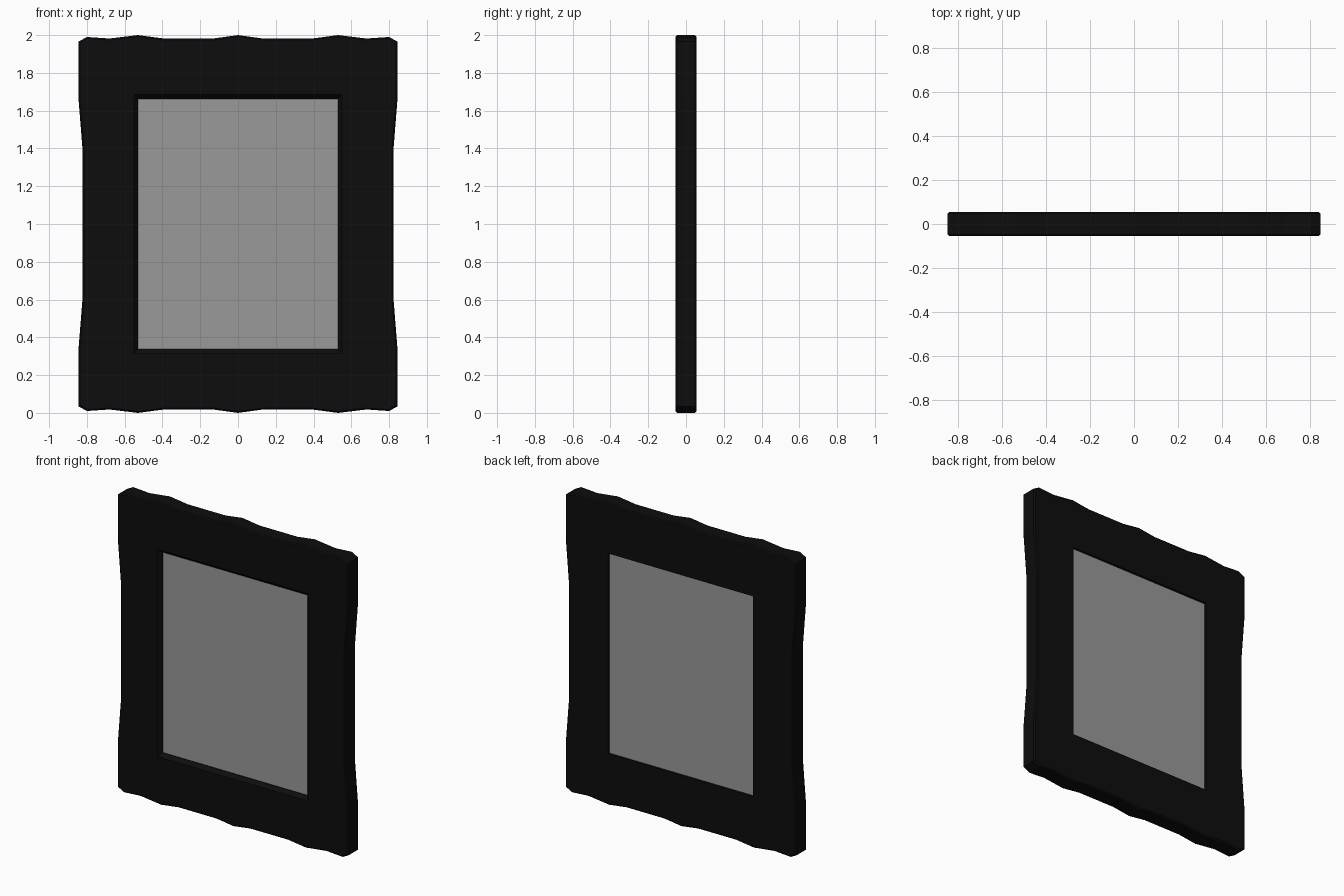
import bpy, bmesh

if "Cube" in bpy.data.objects:
    bpy.data.objects.remove(bpy.data.objects["Cube"])

def material(name, v):
    m = bpy.data.materials.new(name)
    m.diffuse_color = (v, v, v, 1)
    m.use_nodes = True
    m.node_tree.nodes["Principled BSDF"].inputs["Base Color"].default_value = m.diffuse_color
    return m

def finish(bm, name, mat):
    bmesh.ops.recalc_face_normals(bm, faces=bm.faces)
    me = bpy.data.meshes.new(name)
    bm.to_mesh(me)
    bm.free()
    me.materials.append(mat)
    ob = bpy.data.objects.new(name, me)
    bpy.context.collection.objects.link(ob)
    return ob

# Wavy outline: one quadrant (x, height from the middle), mirrored to all four
quad = [(0, 1.0), (.125, .983), (.40, .983), (.53, 1.0), (.68, .982), (.80, .99),
        (.845, .965), (.845, .67), (.822, .38)]
half = quad + [(x, -z) for x, z in reversed(quad)]
outline = half + [(-x, z) for x, z in reversed(half[1:-1])]

def outer(inset):
    def f(x, z):
        return x * (1 - inset / .845), z * (1 - inset)
    return f

def opening(w, h):
    # project the outline onto the rectangular opening
    return lambda x, z: (max(-w, min(w, x)), max(-h, min(h, z)))

# Frame: cross-section rings swept around the outline
D = .055
rings = [(opening(.53, .662), D), (outer(.008), D), (outer(0), D - .008),
         (outer(0), -D + .008), (outer(.008), -D),
         (opening(.55, .685), -D), (opening(.53, .662), -.032)]
bm = bmesh.new()
loops = []
for f, y in rings:
    pts = [f(x, z) for x, z in outline]
    loops.append([bm.verts.new((x, y, z + 1)) for x, z in pts])
n = len(outline)
for k, a in enumerate(loops):
    b = loops[(k + 1) % len(loops)]
    for i in range(n):
        j = (i + 1) % n
        bm.faces.new((a[i], a[j], b[j], b[i]))
bmesh.ops.remove_doubles(bm, verts=bm.verts, dist=.0005)
finish(bm, "frame", material("black", .004))

# Panel filling the opening, recessed slightly on both sides
bm = bmesh.new()
bmesh.ops.create_cube(bm, size=1)
for v in bm.verts:
    v.co.x *= 1.064
    v.co.y = v.co.y * .068 + .006
    v.co.z = v.co.z * 1.328 + 1
finish(bm, "panel", material("grey", .32))
